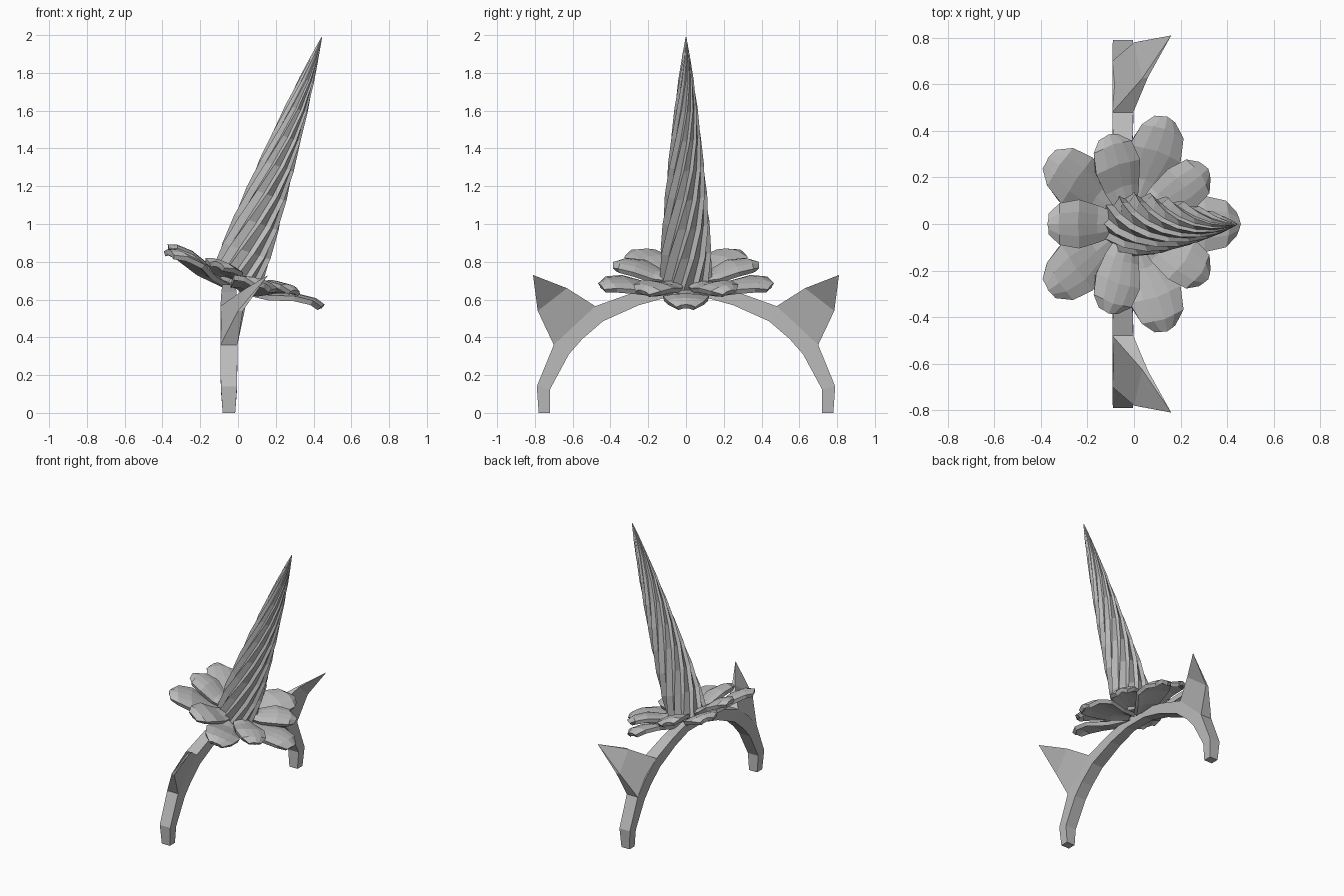
import bpy
from math import sin, cos, pi, radians
from mathutils import Matrix, Vector

if "Cube" in bpy.data.objects:
    bpy.data.objects.remove(bpy.data.objects["Cube"])

grey = bpy.data.materials.new("plain grey")
grey.use_nodes = True
grey.diffuse_color = (0.5, 0.5, 0.5, 1)
grey.node_tree.nodes["Principled BSDF"].inputs["Base Color"].default_value = (0.5, 0.5, 0.5, 1)


def make(name, verts, faces, matrix=Matrix()):
    mesh = bpy.data.meshes.new(name)
    mesh.from_pydata([matrix @ Vector(v) for v in verts], [], faces)
    mesh.materials.append(grey)
    mesh.update()
    obj = bpy.data.objects.new(name, mesh)
    bpy.context.collection.objects.link(obj)
    return obj


def loft(rings, closed=True, caps=True):
    """Verts and faces joining equal rings in order."""
    n = len(rings[0])
    verts = [p for ring in rings for p in ring]
    faces = []
    for k in range(len(rings) - 1):
        for i in range(n if closed else n - 1):
            j = (i + 1) % n
            faces.append((k * n + i, k * n + j, (k + 1) * n + j, (k + 1) * n + i))
    if caps:
        faces.append(tuple(reversed(range(n))))
        faces.append(tuple(range(len(verts) - n, len(verts))))
    return verts, faces


# Shared tilt of horn and flower
tilt = Matrix.Translation((0, 0, 0.73)) @ Matrix.Rotation(radians(19.4), 4, 'Y')

# Twisted, fluted horn
RIDGES, LENGTH = 12, 1.335
rings = []
for t, radius in [(-0.04, 0.142), (0.1, 0.137), (0.22, 0.126), (0.34, 0.112), (0.46, 0.097),
                  (0.58, 0.08), (0.7, 0.062), (0.82, 0.041), (0.92, 0.021), (1, 0.002)]:
    ring = []
    for i in range(RIDGES * 2):
        a = pi * (i + (0.35 if i % 2 else 0)) / RIDGES + pi * t
        r = radius * (0.84 if i % 2 else 1)
        ring.append((r * cos(a), r * sin(a), t * LENGTH))
    rings.append(ring)
make("horn", *loft(rings), tilt)


# Flower petals in two layers of five
def petal(name, angle, profile, lift):
    rows = []
    for r, half, z in profile:
        rows.append([(r - 0.012 * abs(s), s * half, z + lift - 0.018 * s * s)
                     for s in (-1, -0.5, 0, 0.5, 1)])
    verts, faces = loft(rows, closed=False, caps=False)
    obj = make(name, verts, [f[::-1] for f in faces],
               tilt @ Matrix.Rotation(radians(angle), 4, 'Z'))
    solid = obj.modifiers.new("thickness", 'SOLIDIFY')
    solid.thickness = 0.028
    solid.offset = -1


lower = [(0.06, 0.04, -0.045), (0.2, 0.085, -0.03), (0.33, 0.122, 0.012),
         (0.43, 0.1, 0.022), (0.485, 0.05, 0.005)]
upper = [(0.06, 0.04, -0.04), (0.17, 0.08, -0.025), (0.27, 0.105, 0.01),
         (0.36, 0.09, 0.015), (0.405, 0.045, 0.0)]
for i in range(5):
    petal(f"lower_petal_{i + 1}", 72 * i, lower, 0.0)
    petal(f"upper_petal_{i + 1}", 72 * i + 36, upper, 0.03)

# Arched headband: outer and inner (y, z) of one half, mirrored across
half_arch = [((0.78, 0), (0.72, 0), 0.033), ((0.79, 0.14), (0.72, 0.125), 0.043),
             ((0.7, 0.36), (0.62, 0.31), 0.045), ((0.6, 0.47), (0.55, 0.39), 0.045),
             ((0.48, 0.565), (0.44, 0.485), 0.045), ((0.27, 0.64), (0.25, 0.57), 0.04),
             ((0.1, 0.68), (0.09, 0.615), 0.035)]


def section(side, outer, inner, w):
    (yo, zo), (yi, zi) = outer, inner
    x = -0.048
    return [(x - w, side * yo, zo), (x + w, side * yo, zo),
            (x + w, side * yi, zi), (x - w, side * yi, zi)]


rings = [section(1, *s) for s in half_arch] + [section(-1, *s) for s in reversed(half_arch)]
make("headband", *loft(rings), Matrix())

# Pointed ears, folded forward at the tip
ear = [(-0.003, 0.48, 0.565), (-0.003, 0.7, 0.36), (-0.093, 0.7, 0.36), (-0.093, 0.48, 0.565),
       (0.06, 0.63, 0.66), (0.025, 0.785, 0.54), (0.0, 0.78, 0.54), (0.035, 0.625, 0.655),
       (0.16, 0.81, 0.73)]
ear_faces = [(0, 1, 5, 4), (1, 2, 6, 5), (2, 3, 7, 6), (3, 0, 4, 7), (3, 2, 1, 0),
             (4, 5, 8), (5, 6, 8), (6, 7, 8), (7, 4, 8)]
for name, side in (("right_side_ear", -1), ("left_side_ear", 1)):
    faces = ear_faces if side > 0 else [f[::-1] for f in ear_faces]
    make(name, [(x, side * y, z) for x, y, z in ear], faces)
